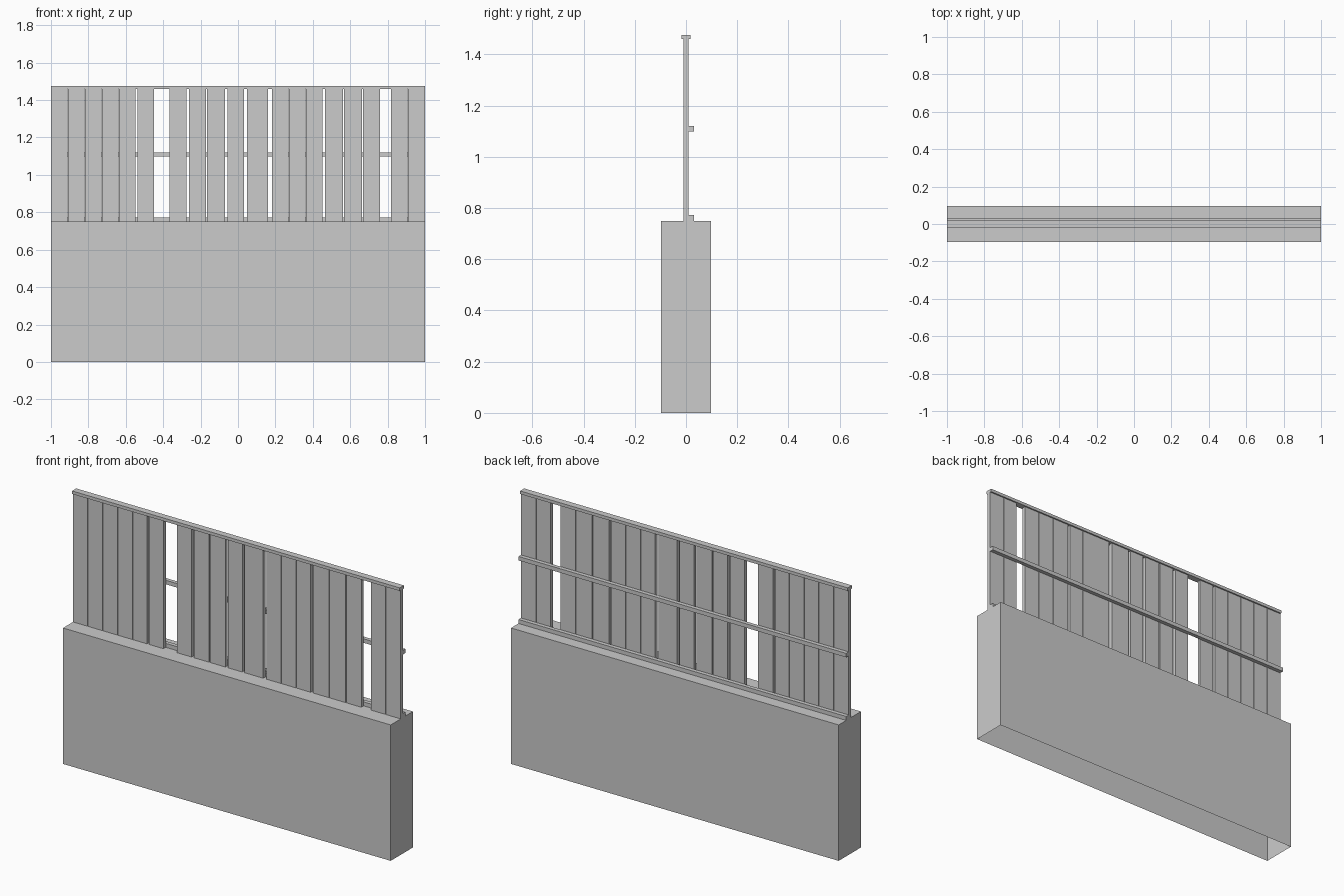
import bpy, bmesh

if "Cube" in bpy.data.objects:
    bpy.data.objects.remove(bpy.data.objects["Cube"])


def box(name, x, y, z, open_bottom=False):
    """Axis-aligned box from (min, max) ranges."""
    bm = bmesh.new()
    bmesh.ops.create_cube(bm, size=1)
    for v in bm.verts:
        v.co = [r[0] if c < 0 else r[1] for c, r in zip(v.co, (x, y, z))]
    if open_bottom:
        bm.normal_update()
        bottom = [f for f in bm.faces if f.normal.z < -0.9]
        bmesh.ops.delete(bm, geom=bottom, context='FACES_ONLY')
    mesh = bpy.data.meshes.new(name)
    bm.to_mesh(mesh)
    bm.free()
    obj = bpy.data.objects.new(name, mesh)
    bpy.context.collection.objects.link(obj)
    return obj


FULL = (-1, 1)
WALL_TOP, PLANK_TOP = 0.75, 1.459

# Masonry base, open underneath
box("base_wall", FULL, (-0.097, 0.097), (0, WALL_TOP), open_bottom=True)

# Vertical planks with uneven gaps (left, right)
planks = [
    (-1, -.911), (-.908, -.820), (-.817, -.729), (-.726, -.638), (-.635, -.549),
    (-.537, -.448), (-.365, -.276), (-.261, -.171), (-.165, -.070), (-.055, .033),
    (.047, .161), (.181, .269), (.272, .360), (.363, .451), (.464, .562),
    (.566, .664), (.668, .760), (.819, .906), (.909, 1),
]
for i, span in enumerate(planks, 1):
    box(f"plank_{i:02d}", span, (-0.01, 0.01), (WALL_TOP, PLANK_TOP))

# Horizontal rails behind the planks
box("lower_rail", FULL, (0.01, 0.032), (WALL_TOP, 0.772))
box("middle_rail", FULL, (0.01, 0.032), (1.098, 1.12))

# Cap along the top
box("top_cap", FULL, (-0.018, 0.018), (PLANK_TOP, 1.476))
